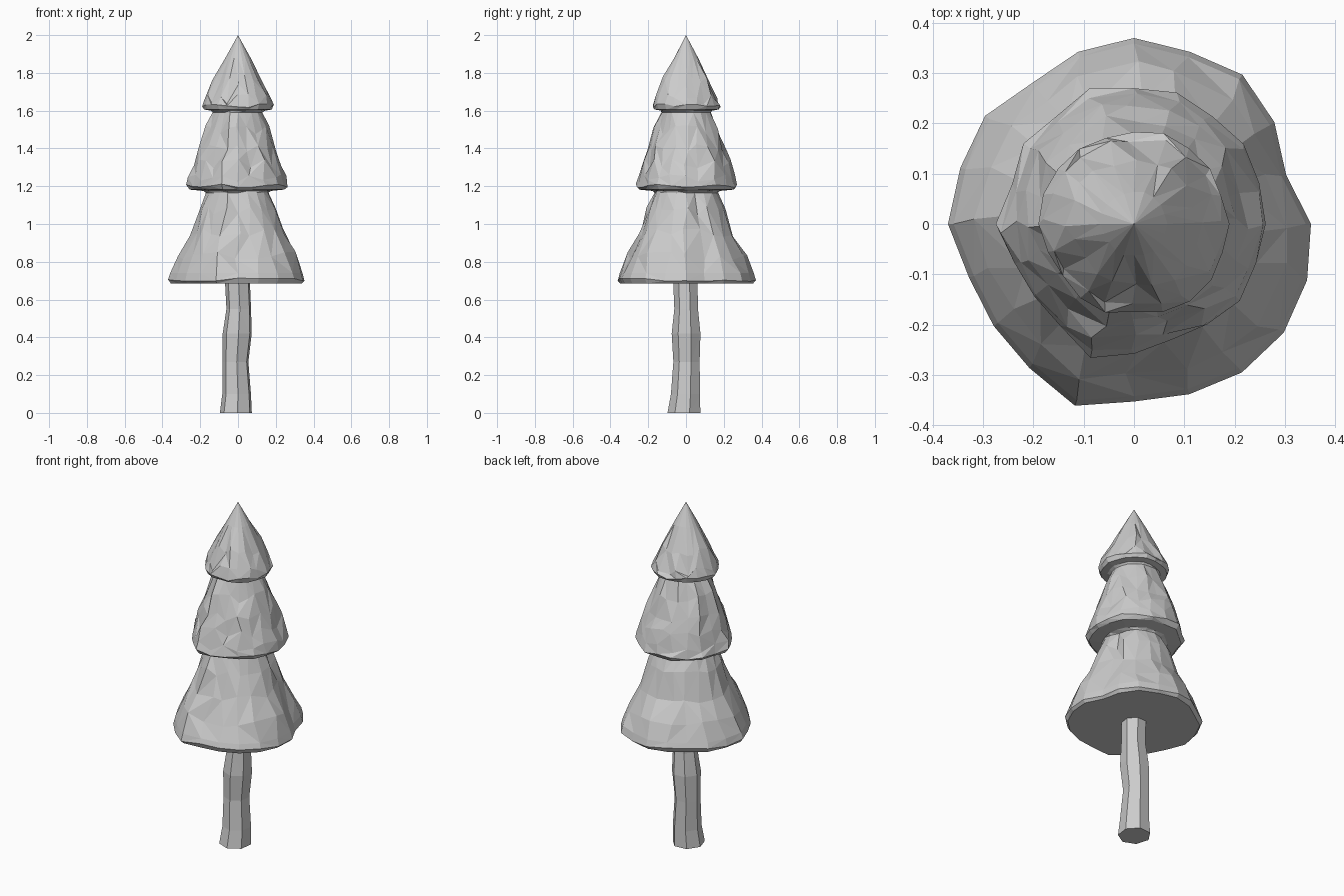
import bpy, bmesh, random
from math import cos, sin, tau

if "Cube" in bpy.data.objects:
    bpy.data.objects.remove(bpy.data.objects["Cube"])

random.seed(4)


def loft(name, rings, tip=None):
    """Join equal rings with randomly split faces; cap the base and close the top."""
    bm = bmesh.new()
    vr = [[bm.verts.new(p) for p in ring] for ring in rings]
    n = len(vr[0])
    bm.faces.new(vr[0][::-1])
    for lo, hi in zip(vr, vr[1:]):
        for i in range(n):
            j = (i + 1) % n
            a, b, c, d = lo[i], lo[j], hi[j], hi[i]
            if random.random() < 0.5:
                a, b, c, d = b, c, d, a
            bm.faces.new((a, b, c))
            bm.faces.new((a, c, d))
    if tip:
        t = bm.verts.new(tip)
        for i in range(n):
            bm.faces.new((vr[-1][i], vr[-1][(i + 1) % n], t))
    else:
        bm.faces.new(vr[-1])
    me = bpy.data.meshes.new(name)
    bm.to_mesh(me)
    bm.free()
    ob = bpy.data.objects.new(name, me)
    bpy.context.collection.objects.link(ob)
    return ob


# Rim radii of the three foliage tiers, every 18 degrees
low = [.352, .318, .345, .367, .36, .37, .36, .346, .366, .363,
       .37, .345, .345, .354, .38, .353, .356, .365, .368, .362]
mid = [.262, .262, .27, .265, .275, .27, .284, .264, .272, .255,
       .275, .25, .245, .25, .28, .258, .242, .247, .26, .255]
top = [.19, .182, .187, .186, .19, .183, .18, .185, .187, .19,
       .19, .18, .175, .182, .185, .175, .184, .19, .19, .185]

# Tier profiles: (height, fraction of rim radius)
tiers = [
    (low, [(.685, .96), (.703, 1), (.74, .97), (.83, .86), (.95, .69), (1.07, .56), (1.165, .46)]),
    (mid, [(1.175, .66), (1.182, .93), (1.2, 1), (1.24, .96), (1.32, .86), (1.4, .76), (1.5, .62), (1.59, .49)]),
    (top, [(1.6, .75), (1.606, .94), (1.625, 1), (1.66, .92), (1.76, .69), (1.88, .35)]),
]

# Foliage
rings = []
for radii, profile in tiers:
    for k, (z, f) in enumerate(profile):
        inner = 2 < k < len(profile) - 1
        ring = []
        for i, r in enumerate(radii):
            a = tau * i / len(radii) + (random.uniform(-.07, .07) if inner else 0)
            rr = r * f + (random.uniform(-.007, .007) if inner else 0)
            zz = z + (random.uniform(-.025, .025) if inner else
                      random.uniform(-.008, .012) if f == 1 else 0)
            ring.append((rr * cos(a), rr * sin(a), zz))
        rings.append(ring)
loft("foliage", rings, tip=(0, 0, 2.0))

# Trunk: crooked seven-sided post (height, centre x, centre y, radius x, radius y)
sections = [(0, -.01, -.008, .087, .09), (.1, -.006, 0, .078, .08),
            (.27, -.012, .005, .07, .072), (.42, -.003, .003, .079, .079),
            (.55, .005, .003, .067, .065), (.72, -.003, -.002, .068, .067)]
loft("trunk", [[(cx + rx * cos(tau * i / 7 + .3), cy + ry * sin(tau * i / 7 + .3), z)
                for i in range(7)] for z, cx, cy, rx, ry in sections])
